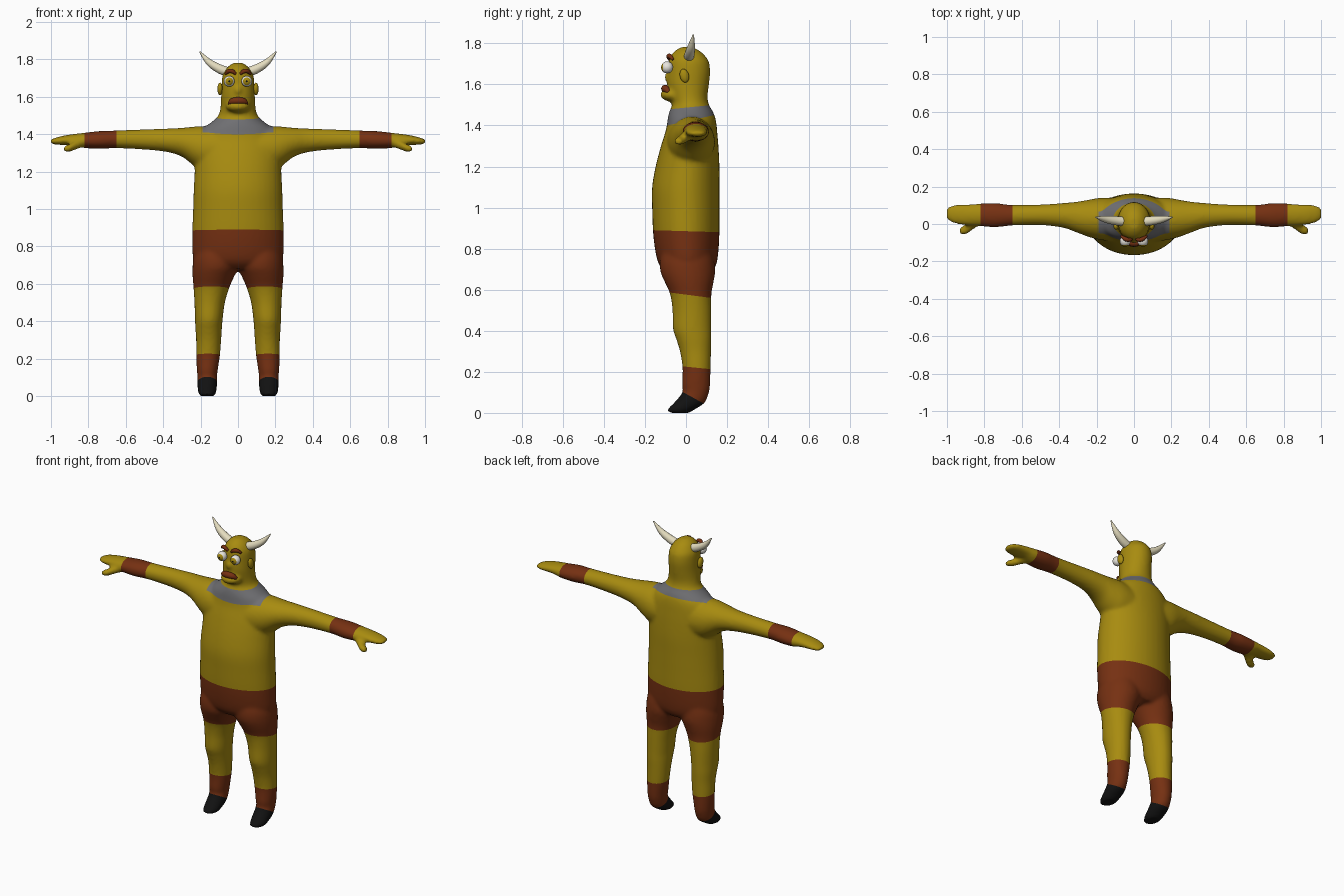
import bpy, bmesh, math
from mathutils import Vector, Matrix

if "Cube" in bpy.data.objects:
    bpy.data.objects.remove(bpy.data.objects["Cube"])

COLOURS = {
    "ochre": (0.39, 0.26, 0.005), "rust": (0.18, 0.030, 0.006),
    "grey": (0.16, 0.16, 0.17), "black": (0.006, 0.006, 0.006),
    "ivory": (0.78, 0.72, 0.52), "white": (0.82, 0.80, 0.74),
}
MATS = {}
for name, rgb in COLOURS.items():
    MATS[name] = bpy.data.materials.new(name)
    MATS[name].diffuse_color = (*rgb, 1)


def finish(bm, name, mats):
    """Turn a bmesh into a smooth object with the given materials."""
    bmesh.ops.recalc_face_normals(bm, faces=bm.faces[:])
    for f in bm.faces:
        f.smooth = True
    me = bpy.data.meshes.new(name)
    for m in mats:
        me.materials.append(MATS[m])
    bm.to_mesh(me)
    bm.free()
    ob = bpy.data.objects.new(name, me)
    bpy.context.collection.objects.link(ob)
    return ob


def spline(rows, steps):
    """Smooth curve through rows of numbers of any length."""
    P = [rows[0]] + list(rows) + [rows[-1]]
    out = []
    for i in range(1, len(P) - 2):
        for k in range(steps):
            t = k / steps
            out.append([0.5 * (2 * b + (c - a) * t + (2 * a - 5 * b + 4 * c - d) * t * t
                               + (3 * b - a - 3 * c + d) * t ** 3) for a, b, c, d in zip(*P[i - 1:i + 3])])
    return out + [list(rows[-1])]


def skin(bm, rings):
    """Bridge a list of point rings and cap both ends."""
    vs = [[bm.verts.new(p) for p in r] for r in rings]
    n = len(vs[0])
    for a, b in zip(vs, vs[1:]):
        for i in range(n):
            bm.faces.new((a[i], a[(i + 1) % n], b[(i + 1) % n], b[i]))
    bm.faces.new(vs[0][::-1])
    bm.faces.new(vs[-1])


def loft(bm, axis, rows, sx=1, n=40):
    """Elliptical rings along x or z; row = (position, lo1, hi1, lo2, hi2)."""
    rings = []
    for t, a0, a1, b0, b1 in spline(rows, 4):
        ring = []
        for i in range(n):
            w = 2 * math.pi * i / n
            a = (a0 + a1) / 2 + (a1 - a0) / 2 * math.cos(w)
            b = (b0 + b1) / 2 + (b1 - b0) / 2 * math.sin(w)
            ring.append((a * sx, b, t) if axis == "z" else (t * sx, a, b))
        rings.append(ring)
    skin(bm, rings)


def ball(bm, centre, size, rot=Matrix(), seg=24):
    m = Matrix.Translation(centre) @ rot.to_4x4() @ Matrix.Diagonal((*size, 1))
    return bmesh.ops.create_uvsphere(bm, u_segments=seg, v_segments=seg // 2 + 4, radius=1, matrix=m)


def tube(bm, pts, n=16):
    """Tapered tube through (x, y, z, radius) points."""
    path = [Vector(p) for p in spline(pts, 5)]
    rings = []
    for i, p in enumerate(path):
        d = (path[min(i + 1, len(path) - 1)] - path[max(i - 1, 0)]).to_3d().normalized()
        u = d.cross(Vector((0, 1, 0))).normalized()
        v = d.cross(u)
        rings.append([p.to_3d() + abs(p.w) * (u * math.cos(2 * math.pi * j / n) + v * math.sin(2 * math.pi * j / n))
                      for j in range(n)])
    skin(bm, rings)


# Torso, neck and head: (z, half width, front y, back y)
TORSO = [(0.68, .19, -.09, .12), (0.73, .238, -.135, .15), (0.85, .245, -.158, .162), (1.0, .24, -.165, .163),
         (1.1, .237, -.165, .163), (1.2, .232, -.148, .163), (1.3, .23, -.122, .158), (1.37, .22, -.10, .152),
         (1.41, .20, -.092, .148), (1.44, .175, -.088, .142), (1.47, .135, -.08, .13), (1.5, .105, -.068, .112),
         (1.54, .094, -.075, .105), (1.6, .09, -.092, .112), (1.66, .088, -.09, .118), (1.71, .084, -.085, .112),
         (1.74, .07, -.075, .092), (1.765, .05, -.052, .065), (1.782, .022, -.025, .03)]
# Leg: (z, inner x, outer x, front y, back y)
LEG = [(0, .13, .20, -.075, .015), (.015, .118, .212, -.092, .04), (.05, .112, .217, -.058, .092),
       (.10, .112, .217, -.018, .112), (.14, .108, .22, -.02, .118), (.22, .096, .224, -.017, .12),
       (.30, .09, .224, -.03, .122), (.36, .086, .228, -.048, .124), (.41, .082, .23, -.064, .124),
       (.5, .07, .233, -.066, .124), (.58, .046, .238, -.078, .124), (.64, .02, .243, -.105, .135),
       (.69, -.004, .243, -.125, .142), (.75, .0, .236, -.125, .135), (.85, .03, .2, -.10, .11)]
# Arm and hand: (x, front y, back y, bottom z, top z)
ARM = [(.08, -.10, .14, 1.18, 1.44), (.18, -.085, .14, 1.20, 1.443), (.24, -.07, .13, 1.235, 1.44),
       (.30, -.048, .12, 1.28, 1.434), (.38, -.02, .112, 1.305, 1.43), (.5, -.006, .104, 1.318, 1.426),
       (.65, -.008, .102, 1.325, 1.42), (.74, -.018, .112, 1.322, 1.417), (.82, -.012, .11, 1.326, 1.408),
       (.87, -.008, .106, 1.338, 1.402), (.93, -.003, .104, 1.342, 1.393), (.98, .01, .098, 1.345, 1.38),
       (1.002, .03, .08, 1.352, 1.37)]
THUMB = [(.82, .0, .05, 1.335, 1.38), (.86, -.03, .03, 1.32, 1.368), (.90, -.056, .0, 1.306, 1.348),
         (.93, -.06, -.018, 1.308, 1.337)]

bm = bmesh.new()
loft(bm, "z", [(z, -w, w, f, b) for z, w, f, b in TORSO])
for s in (1, -1):
    loft(bm, "z", LEG, s)
    loft(bm, "x", ARM, s)
    loft(bm, "x", THUMB, s)
ball(bm, (0, -.062, 1.549), (.066, .064, .034))      # jaw
ball(bm, (0, -.084, 1.635), (.02, .022, .024))       # nose

# Fuse the lofts into one smooth body
body = finish(bm, "body", ["ochre", "rust", "grey", "black"])
mod = body.modifiers.new("fuse", "REMESH")
mod.mode, mod.voxel_size = "VOXEL", 0.01
soft = body.modifiers.new("soften", "SMOOTH")
soft.factor, soft.iterations = 0.5, 7
bpy.context.view_layer.update()
me = bpy.data.meshes.new_from_object(body.evaluated_get(bpy.context.evaluated_depsgraph_get()))
body.modifiers.clear()
me.materials.clear()
for m in ("ochre", "rust", "grey", "black"):
    me.materials.append(MATS[m])

# Clothing edges: planes z + slope * y = level, and x planes
EDGE = {"shorts_top": (.03, .885), "shorts_hem": (.13, .576), "boot_top": (.1, .225), "toe_cap": (.55, .093),
        "collar_low": (-.22, 1.42), "collar_top": (-.1, 1.487)}
bm = bmesh.new()
bm.from_mesh(me)
cuts = [((0, 0, lv), (0, sl, 1)) for sl, lv in EDGE.values()]
cuts += [((s * x, 0, 0), (1, 0, 0)) for s in (1, -1) for x in (.19, .65, .82)]
for co, no in cuts:
    bmesh.ops.bisect_plane(bm, geom=bm.verts[:] + bm.edges[:] + bm.faces[:], dist=1e-5, plane_co=co, plane_no=no)


def above(c, key):
    return c.z + EDGE[key][0] * c.y > EDGE[key][1]


for f in bm.faces:
    c = f.calc_center_median()
    f.smooth = True
    f.material_index = 0
    if not above(c, "toe_cap"):
        f.material_index = 3
    elif not above(c, "boot_top") or .65 < abs(c.x) < .82:
        f.material_index = 1
    elif above(c, "shorts_hem") and not above(c, "shorts_top"):
        f.material_index = 1
    elif above(c, "collar_low") and not above(c, "collar_top") and abs(c.x) < .19:
        f.material_index = 2
bm.to_mesh(me)
bm.free()
body.data = me

# Paired head parts
for s, side in ((1, "left"), (-1, "right")):
    bm = bmesh.new()
    tube(bm, [(s * .055, .014, 1.733, .025), (s * .10, .018, 1.75, .024), (s * .155, .026, 1.785, .018),
              (s * .205, .036, 1.842, .003)])
    finish(bm, "horn_" + side, ["ivory"])

    bm = bmesh.new()
    tube(bm, [(s * .012, -.082, 1.722, .007), (s * .03, -.085, 1.736, .011), (s * .05, -.078, 1.737, .011),
              (s * .068, -.064, 1.722, .006)])
    finish(bm, "eyebrow_" + side, ["rust"])

    bm = bmesh.new()
    ball(bm, (s * .096, -.008, 1.642), (.014, .022, .034), Matrix.Rotation(.25, 3, "X"))
    finish(bm, "ear_" + side, ["ochre"])

    # Eyeball with its pole facing forward; iris and pupil picked by angle
    bm = bmesh.new()
    eye = Vector((s * .047, -.092, 1.683))
    ball(bm, eye, (.029, .029, .029), Matrix.Rotation(math.pi / 2, 3, "X"))
    for f in bm.faces:
        a = (f.calc_center_median() - eye).angle(Vector((0, -1, 0)))
        f.material_index = 2 if a < .22 else 1 if a < .75 else 0
    finish(bm, "eye_" + side, ["white", "ochre", "black"])

# Down-turned lips set into the face
bm = bmesh.new()
tube(bm, [(-.048, -.084, 1.562, .009), (-.03, -.096, 1.576, .017), (0, -.102, 1.579, .019),
          (.03, -.096, 1.576, .017), (.048, -.084, 1.562, .009)])
finish(bm, "mouth", ["rust"])

for m in bpy.data.materials:
    if m.users and not m.is_grease_pencil:
        m.use_nodes = True
        m.node_tree.nodes["Principled BSDF"].inputs["Base Color"].default_value = m.diffuse_color
